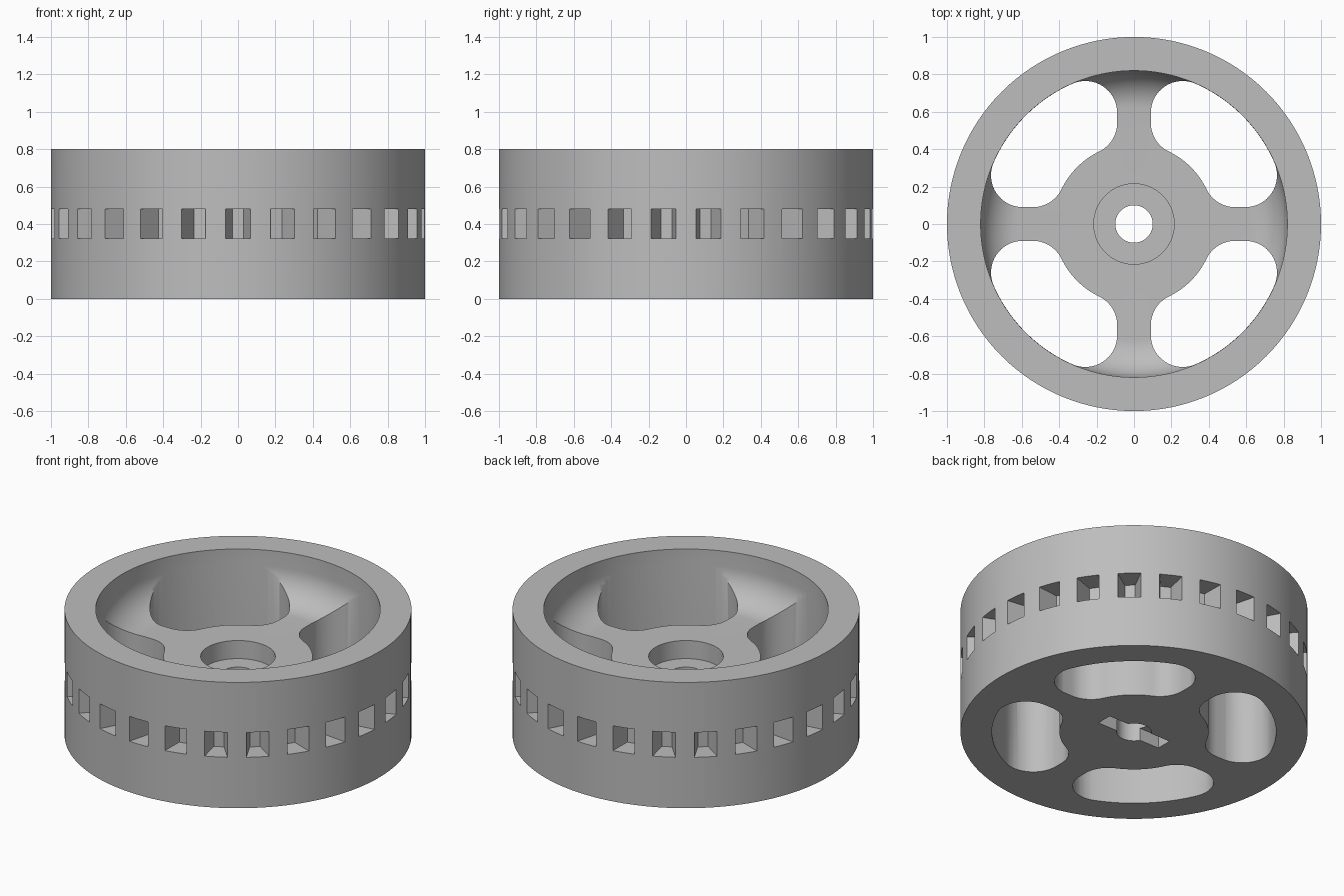
import bpy, bmesh, math
from mathutils import Vector, Matrix

if "Cube" in bpy.data.objects:
    bpy.data.objects.remove(bpy.data.objects["Cube"])

SEGMENTS = 128
HEIGHT, OUTER, INNER = 0.8, 1.0, 0.82
WEB_TOP, FILLET = 0.5, 0.2
HUB, SPOKE, CORNER = 0.43, 0.09, 0.17
NOTCHES = 26

grey = bpy.data.materials.new("light grey")
grey.use_nodes = True
colour = (0.51, 0.51, 0.51, 1)
grey.diffuse_color = colour
grey.node_tree.nodes["Principled BSDF"].inputs["Base Color"].default_value = colour


def make_object(name, bm):
    bmesh.ops.recalc_face_normals(bm, faces=bm.faces)
    mesh = bpy.data.meshes.new(name)
    bm.to_mesh(mesh)
    bm.free()
    mesh.materials.append(grey)
    obj = bpy.data.objects.new(name, mesh)
    bpy.context.collection.objects.link(obj)
    return obj


def arc(cx, cy, radius, start, end, steps):
    """Points along an arc, angles in radians."""
    angles = [start + (end - start) * i / steps for i in range(steps + 1)]
    return [(cx + radius * math.cos(a), cy + radius * math.sin(a)) for a in angles]


def add_prism(bm, outline, low, high, matrix=Matrix()):
    """Extrude a flat outline from one height to another."""
    face = bm.faces.new([bm.verts.new(matrix @ Vector((x, y, low))) for x, y in outline])
    top = bmesh.ops.extrude_face_region(bm, geom=[face])["geom"]
    verts = [v for v in top if isinstance(v, bmesh.types.BMVert)]
    bmesh.ops.translate(bm, verts=verts, vec=(0, 0, high - low))


# Wheel body: rim, filleted web, counterbored hub and bore turned in one profile
profile = [(0.1, 0), (OUTER, 0), (OUTER, HEIGHT), (INNER, HEIGHT)]
profile += arc(INNER - FILLET, WEB_TOP + FILLET, FILLET, 0, -math.pi / 2, 14)
profile += [(0.215, WEB_TOP), (0.215, 0.385), (0.1, 0.385)]
bm = bmesh.new()
ring = [bm.verts.new((r, 0, z)) for r, z in profile]
edges = [bm.edges.new((ring[i - 1], ring[i])) for i in range(len(ring))]
bmesh.ops.spin(bm, geom=ring + edges, cent=(0, 0, 0), axis=(0, 0, 1),
               angle=math.tau, steps=SEGMENTS, use_merge=False)
bmesh.ops.remove_doubles(bm, verts=bm.verts, dist=1e-5)
wheel = make_object("wheel_body", bm)

# Window outline: a quarter sector with four rounded corners
bm = bmesh.new()
wall = INNER - 0.001
cx = SPOKE + CORNER
near = math.acos(cx / (HUB + CORNER))
far = math.acos(cx / (wall - CORNER))
near_y = (HUB + CORNER) * math.sin(near)
far_y = (wall - CORNER) * math.sin(far)
quarter = math.pi / 2
window = arc(0, 0, wall, quarter - far, far, 24)[:-1]
window += arc(cx, far_y, CORNER, far, math.pi, 16)
window += arc(cx, near_y, CORNER, math.pi, math.pi + near, 12)
window += arc(0, 0, HUB, near, quarter - near, 14)[1:-1]
window += arc(near_y, cx, CORNER, math.pi * 1.5 - near, math.pi * 1.5, 12)
window += arc(far_y, cx, CORNER, -quarter, quarter - far, 16)[:-1]
for i in range(4):
    add_prism(bm, window, -0.1, HEIGHT + 0.1, Matrix.Rotation(i * quarter, 4, "Z"))

# Tapered notches around the tread
slope = (0.067 - 0.03) / 0.14
mouth = 0.067 + slope * 0.05
notch = [(0.86, -0.03), (1.05, -mouth), (1.05, mouth), (0.86, 0.03)]
for i in range(NOTCHES):
    turn = Matrix.Rotation(-quarter + math.tau * i / NOTCHES, 4, "Z")
    add_prism(bm, notch, 0.323, 0.481, turn)

# Key slot across the underside of the bore
slot = [(-0.225, -0.05), (0.225, -0.05), (0.225, 0.05), (-0.225, 0.05)]
add_prism(bm, slot, -0.1, 0.08)
cutter = make_object("cutter", bm)
cutter.hide_render = True

# Cut every opening, then shade smooth with sharp edges kept
cut = wheel.modifiers.new("openings", "BOOLEAN")
cut.operation = "DIFFERENCE"
cut.solver = "EXACT"
cut.object = cutter
bpy.ops.object.select_all(action="DESELECT")
bpy.context.view_layer.objects.active = wheel
wheel.select_set(True)
bpy.ops.object.modifier_apply(modifier=cut.name)
bpy.data.objects.remove(cutter)
bpy.ops.object.shade_smooth_by_angle(angle=math.radians(30))
